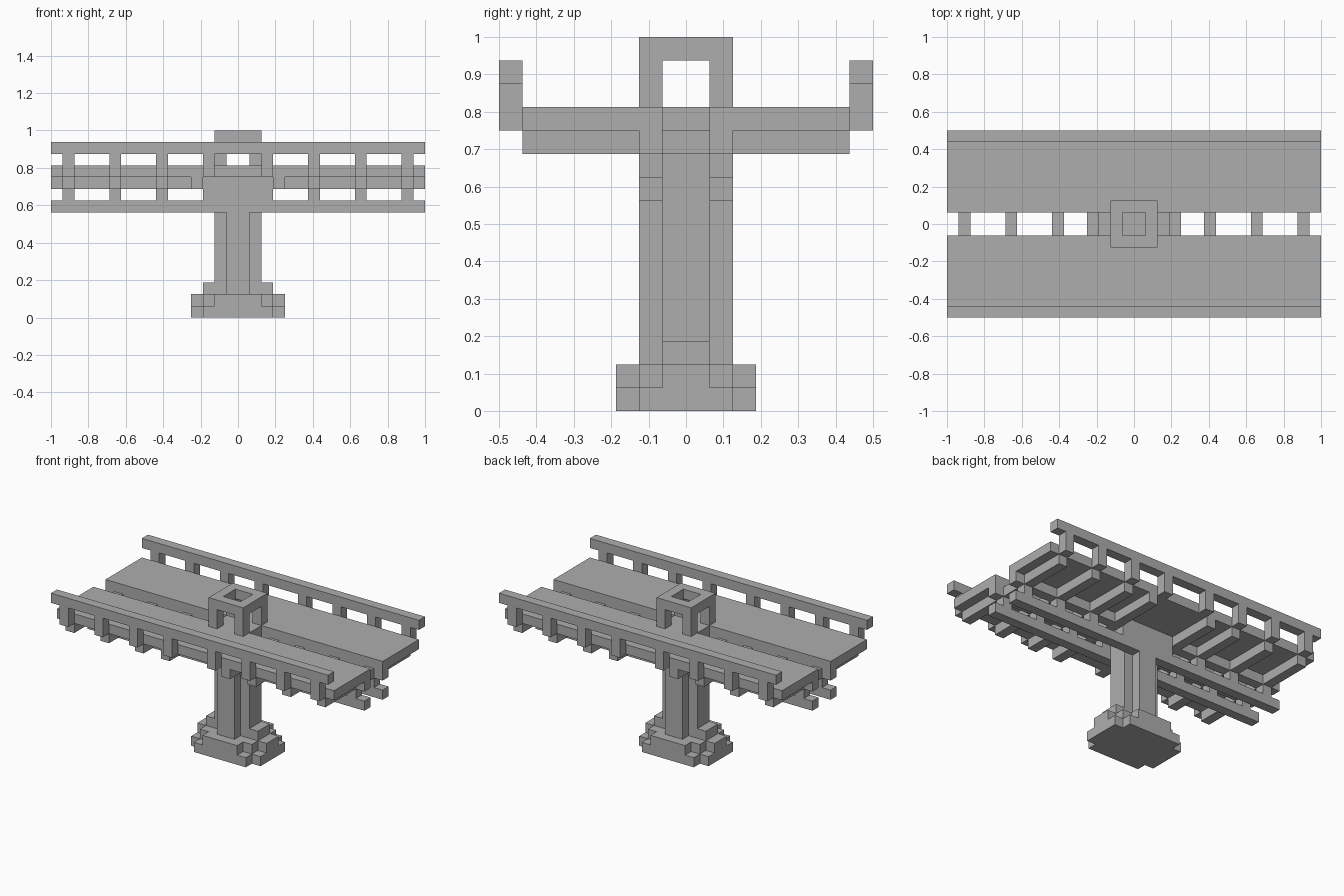
import bpy
import bmesh
from mathutils import Matrix, Vector

U = 1 / 16  # block size

cube = bpy.data.objects.get("Cube")
if cube:
    bpy.data.objects.remove(cube, do_unlink=True)

stone = bpy.data.materials.new("grey_stone")
stone.use_nodes = True
colour = (0.42, 0.42, 0.42, 1)
stone.diffuse_color = colour
stone.node_tree.nodes["Principled BSDF"].inputs["Base Color"].default_value = colour


def build(name, boxes):
    """Make one object from boxes given as (x range, y range, z range) in blocks."""
    bm = bmesh.new()
    for box in boxes:
        low, high = (Vector(c) * U for c in zip(*box))
        place = Matrix.Translation((low + high) / 2) @ Matrix.Diagonal((*(high - low), 1))
        bmesh.ops.create_cube(bm, size=1, matrix=place)
    mesh = bpy.data.meshes.new(name)
    bm.to_mesh(mesh)
    bm.free()
    mesh.materials.append(stone)
    obj = bpy.data.objects.new(name, mesh)
    bpy.context.collection.objects.link(obj)
    return obj


def both(a, b):
    """A range and its mirror image."""
    return [(a, b), (-b, -a)]


def wide(a):
    return (-a, a)


LENGTH = wide(16)
post_spans = [s for a in (2, 6, 10, 14) for s in both(a, a + 1)]
beam_spans = [s for a in (3, 6, 10, 14) for s in both(a, a + 1)]

# Stepped foot
build("foot_bottom", [(wide(4), wide(2), (0, 1)), (wide(3), wide(3), (0, 1))])
build("foot_middle", [(wide(x), wide(y), (1, 2)) for x, y in ((4, 1), (3, 2), (2, 3))])
build("foot_top", [(wide(3), wide(1), (2, 3))])

# Cross-shaped pillar and the hub it carries
build("pillar", [(wide(2), wide(1), (2, 9)), (wide(1), wide(2), (2, 9))])
build("hub", [(wide(2), wide(2), (9, 13))])

# Open crown: four legs and a square ring
build("crown_legs", [(x, y, (13, 15)) for x in both(1, 2) for y in both(1, 2)])
build("crown_ring", [(wide(2), y, (15, 16)) for y in both(1, 2)]
      + [(x, wide(1), (15, 16)) for x in both(1, 2)])

# Beams crossing below both decks
build("cross_beams", [(x, wide(7), (11, 12)) for x in beam_spans])

# Deck, truss and railing on each side
for side, i in (("back", 0), ("front", 1)):
    inner, outer = both(1, 2)[i], both(7, 8)[i]
    build(side + "_deck", [(LENGTH, both(1, 7)[i], (12, 13))])
    build(side + "_truss_chords", [(LENGTH, inner, z) for z in ((9, 10), (11, 12))])
    build(side + "_truss_posts", [(x, inner, (10, 11)) for x in post_spans])
    build(side + "_railing_posts", [(x, outer, (12, 14)) for x in post_spans])
    build(side + "_handrail", [(LENGTH, outer, (14, 15))])
